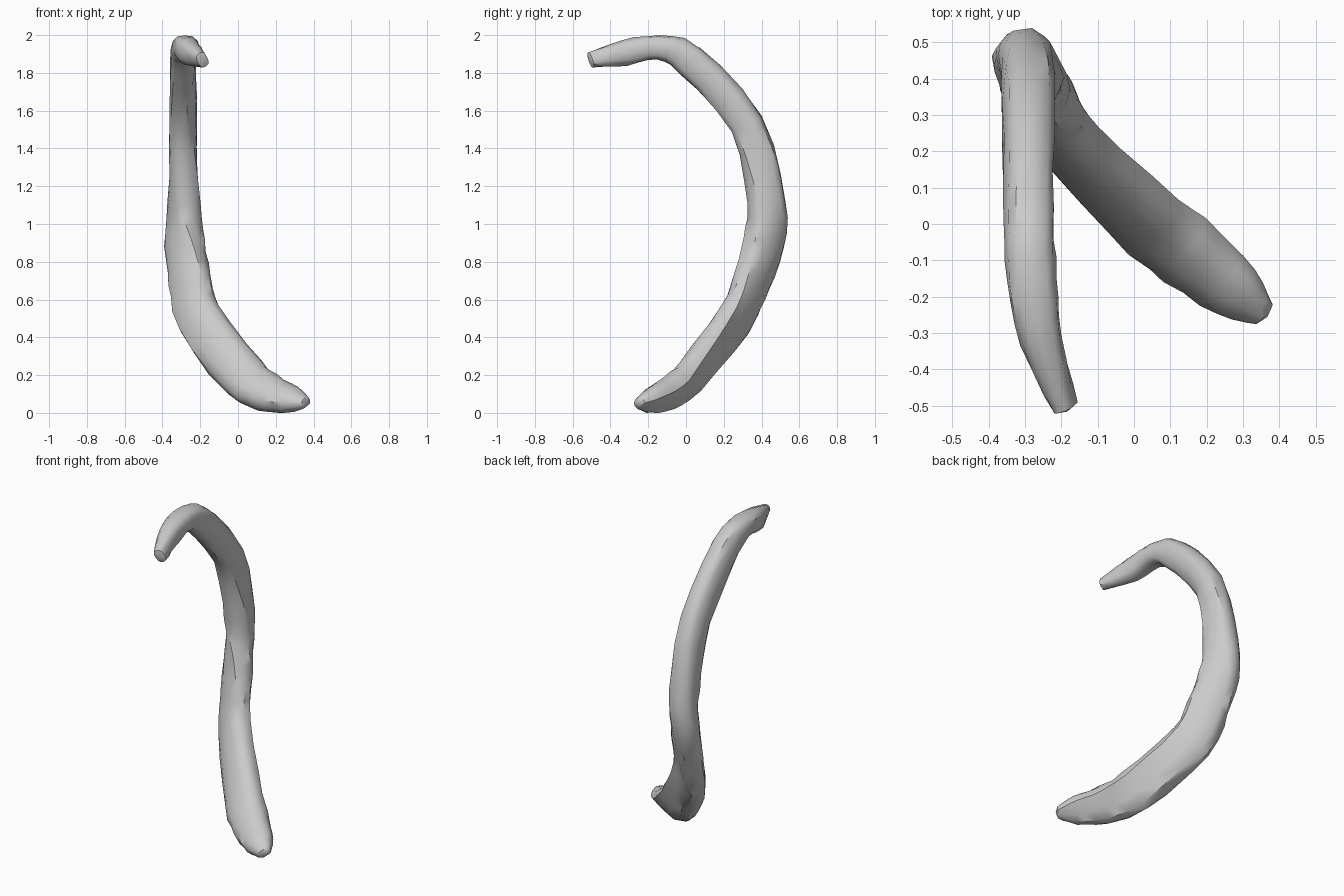
import bpy, bmesh, math, random
from mathutils import Vector

cube = bpy.data.objects.get("Cube")
if cube:
    bpy.data.objects.remove(cube, do_unlink=True)

random.seed(4)
SIDES = 12
STEPS = 3

# Stations: centre, long axis of the section, half length, half thickness
stations = [
    ((-0.188, -0.505, 1.868), (0.5, 0, -0.8), 0.042, 0.03),
    ((-0.255, -0.32, 1.907), (0, 0, -1), 0.068, 0.058),
    ((-0.28, -0.15, 1.933), (0, 0, -1), 0.064, 0.068),
    ((-0.29, 0.02, 1.865), (-0.1, -0.5, -0.8), 0.088, 0.07),
    ((-0.292, 0.32, 1.53), (-0.22, -0.85, -0.48), 0.09, 0.07),
    ((-0.286, 0.425, 1.12), (0.25, -0.95, 0), 0.1, 0.08),
    ((-0.283, 0.414, 0.9), (0.65, -0.75, 0.05), 0.118, 0.083),
    ((-0.253, 0.348, 0.7), (0.75, -0.5, 0.25), 0.12, 0.08),
    ((-0.205, 0.262, 0.5), (0.75, -0.3, 0.5), 0.125, 0.079),
    ((0.025, 0.022, 0.195), (0.74, 0.1, 0.63), 0.128, 0.081),
    ((0.155, -0.085, 0.108), (0.7, 0.3, 0.55), 0.112, 0.08),
    ((0.28, -0.185, 0.07), (0.6, 0.5, 0.5), 0.084, 0.062),
    ((0.358, -0.248, 0.053), (0.6, 0.5, 0.3), 0.036, 0.028),
]
rows = [[*centre, *axis, hl, hs] for centre, axis, hl, hs in stations]


def blend(i, t):
    """Smooth spline between stations i and i + 1."""
    near = [rows[min(max(k, 0), len(rows) - 1)] for k in range(i - 1, i + 3)]
    return [0.5 * (2 * b + (c - a) * t + (2 * a - 5 * b + 4 * c - d) * t * t
                   + (3 * b - a - 3 * c + d) * t ** 3) for a, b, c, d in zip(*near)]


path = [blend(i, s / STEPS) for i in range(len(rows) - 1) for s in range(STEPS)]
path.append(rows[-1])

# Sweep a rounded section along the curved bone
bm = bmesh.new()
rings = []
for i, row in enumerate(path):
    centre = Vector(row[:3])
    ahead = Vector(path[min(i + 1, len(path) - 1)][:3])
    behind = Vector(path[max(i - 1, 0)][:3])
    tangent = (ahead - behind).normalized()
    long_axis = Vector(row[3:6])
    long_axis = (long_axis - tangent * long_axis.dot(tangent)).normalized()
    short_axis = tangent.cross(long_axis)
    # Furrow along the outer face, deepest near the lower end
    groove = 0.5 * max(0, 1 - abs(centre.z - 0.25) / 0.7)
    # Boxier section towards the top
    power = 0.92 - 0.17 * min(1, centre.z / 1.2)
    ring = []
    for k in range(SIDES):
        angle = 2 * math.pi * k / SIDES
        c, s = math.cos(angle), math.sin(angle)
        u = math.copysign(abs(c) ** power, c) * row[6]
        v = math.copysign(abs(s) ** power, s) * row[7]
        if s < -0.4:
            v *= 1 - groove * max(0, 1 - abs(c - 0.3) / 0.6)
        rough = 1 + random.uniform(-0.045, 0.045)
        ring.append(bm.verts.new(centre + (long_axis * u + short_axis * v) * rough))
    rings.append(ring)
for a, b in zip(rings, rings[1:]):
    for k in range(SIDES):
        n = (k + 1) % SIDES
        bm.faces.new((a[k], a[n], b[n], b[k]))

# Blunt pointed tips
for end, inner in ((0, 1), (-1, -2)):
    centre = Vector(path[end][:3])
    outward = (centre - Vector(path[inner][:3])).normalized()
    tip = bm.verts.new(centre + outward * 0.012)
    for k in range(SIDES):
        bm.faces.new((rings[end][k], rings[end][(k + 1) % SIDES], tip))
bmesh.ops.recalc_face_normals(bm, faces=bm.faces)

mesh = bpy.data.meshes.new("rib_bone")
bm.to_mesh(mesh)
bm.free()
bone = bpy.data.objects.new("rib_bone", mesh)
bpy.context.collection.objects.link(bone)

# Pale grey bone
mat = bpy.data.materials.new("pale_grey")
mat.use_nodes = True
colour = (0.6, 0.6, 0.6, 1)
mat.diffuse_color = colour
mat.node_tree.nodes["Principled BSDF"].inputs["Base Color"].default_value = colour
mesh.materials.append(mat)

bpy.context.view_layer.objects.active = bone
bone.select_set(True)
bpy.ops.object.shade_smooth_by_angle(angle=math.radians(40))
